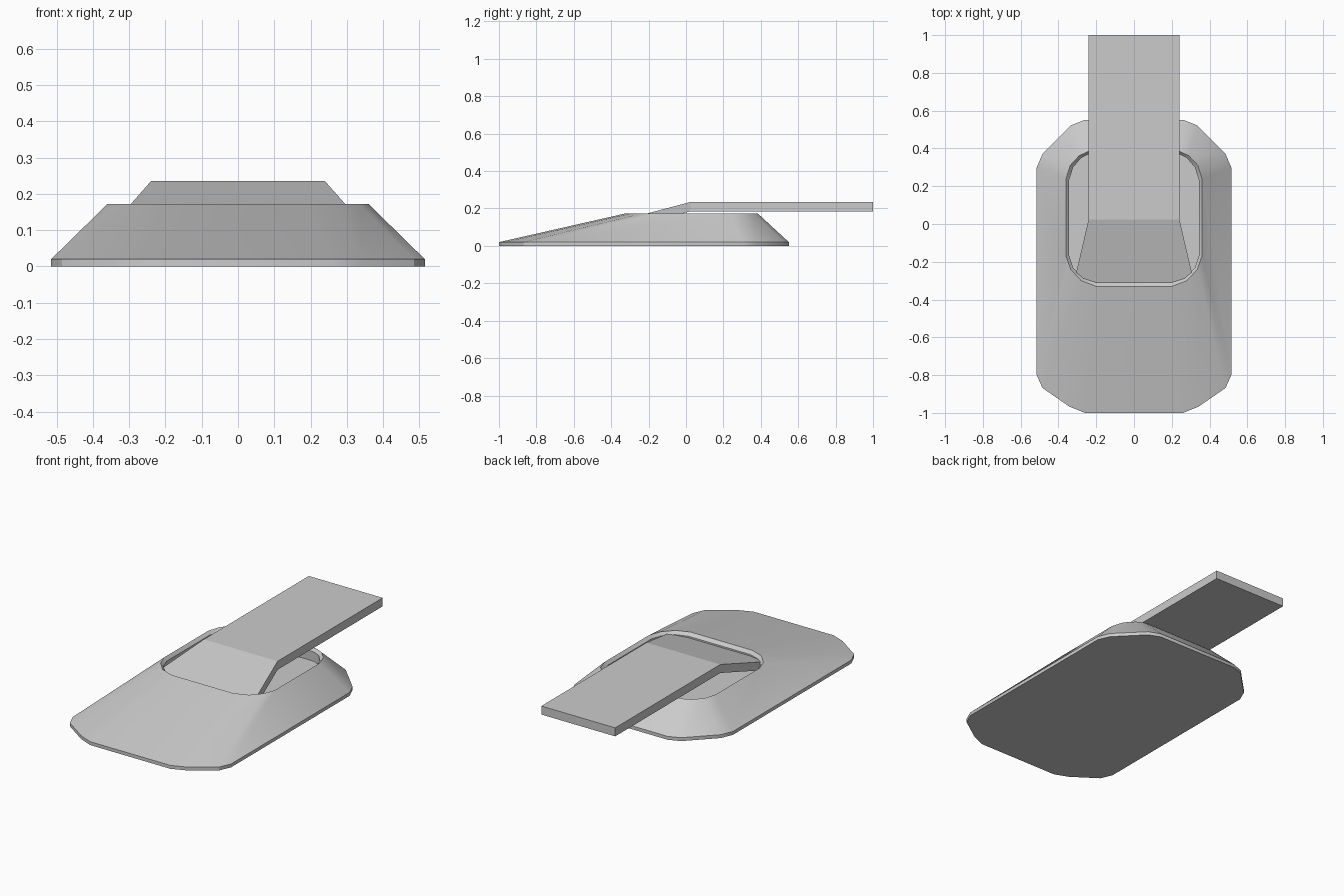
import bpy, bmesh

if "Cube" in bpy.data.objects:
    bpy.data.objects.remove(bpy.data.objects["Cube"])


def finish(bm, name, angle=None):
    bmesh.ops.recalc_face_normals(bm, faces=bm.faces)
    me = bpy.data.meshes.new(name)
    bm.to_mesh(me)
    bm.free()
    ob = bpy.data.objects.new(name, me)
    bpy.context.collection.objects.link(ob)
    if angle:
        bpy.ops.object.select_all(action='DESELECT')
        ob.select_set(True)
        bpy.context.view_layer.objects.active = ob
        bpy.ops.object.shade_smooth_by_angle(angle=angle)
    return ob


def loft(bm, rings):
    """Bridge equal-length rings of points and cap both ends."""
    loops = [[bm.verts.new(p) for p in r] for r in rings]
    n = len(loops[0])
    for a, b in zip(loops, loops[1:]):
        for i in range(n):
            j = (i + 1) % n
            bm.faces.new((a[i], a[j], b[j], b[i]))
    bm.faces.new(loops[0][::-1])
    bm.faces.new(loops[-1])


def ring(half, z):
    """Mirror a right-hand outline into a closed ring at height z."""
    return [(x, y, z) for x, y in half] + [(-x, y, z) for x, y in half[::-1]]


# Right-hand halves of the outlines, front to back
base = [(.26, -1), (.34, -.968), (.485, -.868), (.515, -.80),
        (.515, .30), (.485, .37), (.335, .522), (.265, .55)]
rim = [(.20, -.33), (.28, -.30), (.335, -.24), (.36, -.17),
       (.36, .24), (.338, .31), (.29, .362), (.24, .385)]
inner = [(.20, -.31), (.27, -.287), (.322, -.232), (.343, -.17),
         (.343, .235), (.322, .30), (.28, .35), (.235, .372)]

# Sloped housing with a recessed pocket in the top
bm = bmesh.new()
loft(bm, [ring(base, 0), ring(base, .02), ring(rim, .172),
          ring(inner, .155), ring(inner, .10)])
finish(bm, "housing", 0.55)

# Bent strap tongue: (y, top z, half width) stations, flaring into the pocket
T = .05
bm = bmesh.new()
loft(bm, [[(-w, y, z - T), (w, y, z - T), (w, y, z), (-w, y, z)]
          for y, z, w in ((-.325, .142, .322), (.025, .235, .24), (1, .235, .24))])
finish(bm, "strap_tongue")
